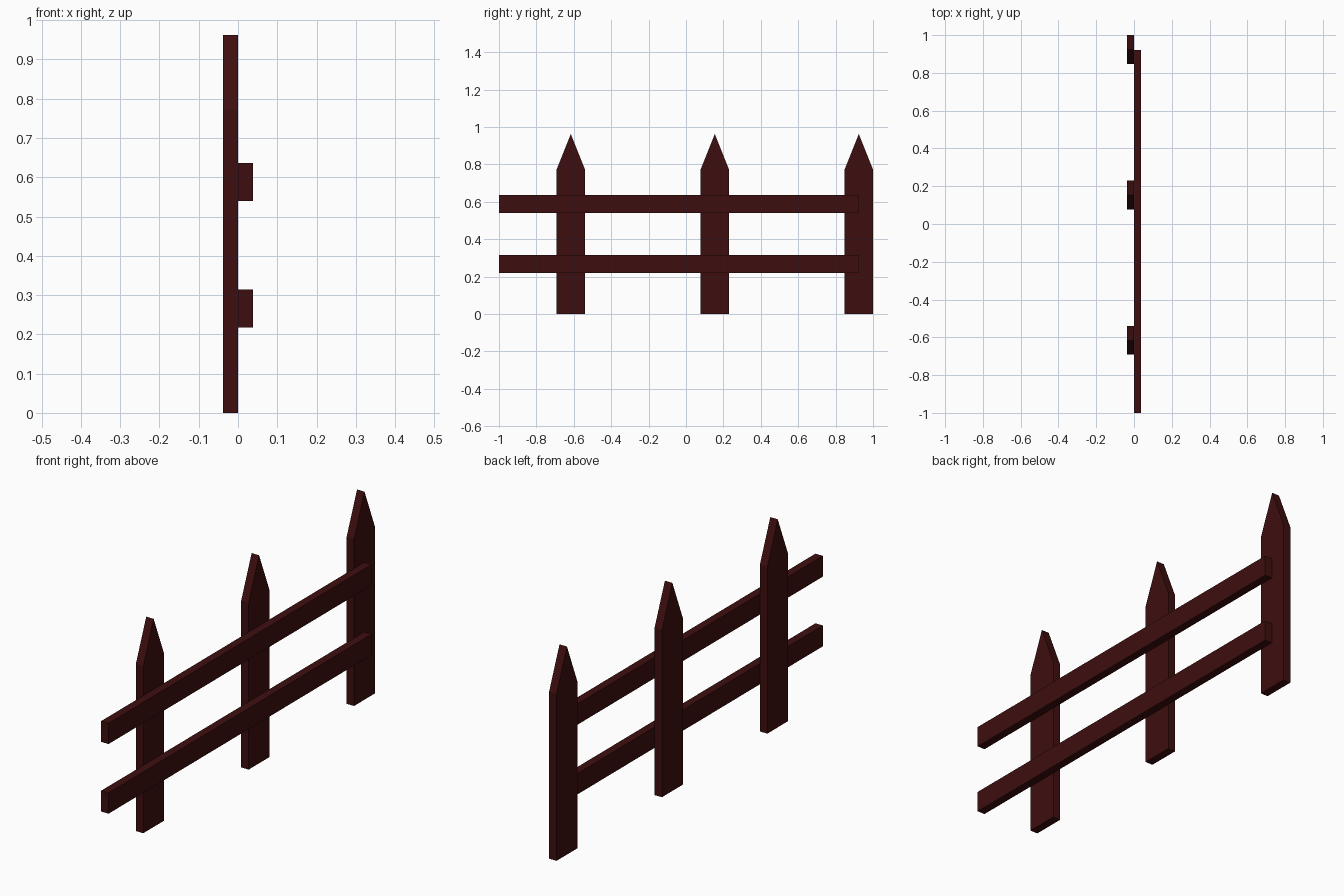
import bpy
import bmesh

cube = bpy.data.objects.get("Cube")
if cube:
    bpy.data.objects.remove(cube, do_unlink=True)

# Dark red-brown wood
wood = bpy.data.materials.new("dark_red_wood")
wood.use_nodes = True
colour = (0.048, 0.0045, 0.0045, 1.0)
wood.diffuse_color = colour
wood.node_tree.nodes["Principled BSDF"].inputs["Base Color"].default_value = colour

THICK = 0.038


def board(name, outline, x0, x1):
    """Extrude a (y, z) outline along x into a flat board."""
    bm = bmesh.new()
    face = bm.faces.new([bm.verts.new((x0, y, z)) for y, z in outline])
    extruded = bmesh.ops.extrude_face_region(bm, geom=[face])
    verts = [v for v in extruded["geom"] if isinstance(v, bmesh.types.BMVert)]
    bmesh.ops.translate(bm, verts=verts, vec=(x1 - x0, 0, 0))
    bmesh.ops.recalc_face_normals(bm, faces=bm.faces)
    mesh = bpy.data.meshes.new(name)
    bm.to_mesh(mesh)
    bm.free()
    mesh.materials.append(wood)
    obj = bpy.data.objects.new(name, mesh)
    bpy.context.collection.objects.link(obj)
    return obj


# Pointed pickets
HALF, SHOULDER, TIP = 0.076, 0.772, 0.962
for label, y in (("front", -0.616), ("middle", 0.154), ("back", 0.924)):
    board(f"{label}_picket",
          [(y - HALF, 0), (y + HALF, 0), (y + HALF, SHOULDER),
           (y, TIP), (y - HALF, SHOULDER)], -THICK, 0)

# Horizontal rails on the left side of the pickets
for label, z in (("lower", 0.218), ("upper", 0.54)):
    top = z + 0.096
    board(f"{label}_rail", [(-1, z), (0.922, z), (0.922, top), (-1, top)], 0, THICK)
